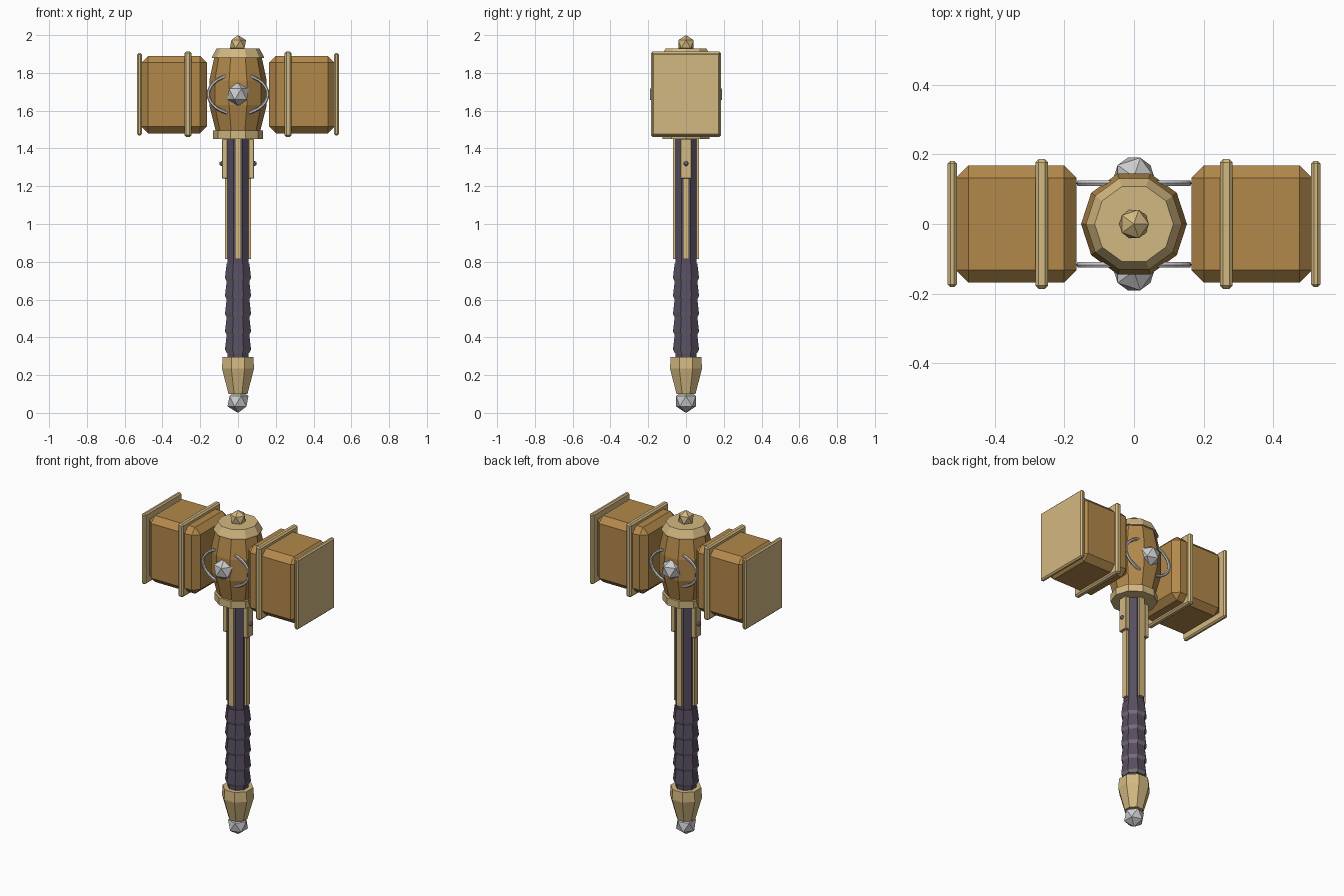
import bpy, bmesh, math
from mathutils import Matrix

cube = bpy.data.objects.get("Cube")
if cube:
    bpy.data.objects.remove(cube, do_unlink=True)


def material(name, r, g, b):
    m = bpy.data.materials.new(name)
    m.use_nodes = True
    m.diffuse_color = (r, g, b, 1)
    m.node_tree.nodes["Principled BSDF"].inputs["Base Color"].default_value = (r, g, b, 1)
    return m


BRONZE = material("bronze", 0.45, 0.25, 0.07)
BRASS = material("pale brass", 0.65, 0.48, 0.22)
SILVER = material("silver", 0.6, 0.6, 0.6)
LEATHER = material("dark violet leather", 0.095, 0.077, 0.12)
CORD = material("grey violet cord", 0.2, 0.18, 0.21)


def finish(bm, name, *mats):
    bmesh.ops.recalc_face_normals(bm, faces=bm.faces)
    me = bpy.data.meshes.new(name)
    bm.to_mesh(me)
    bm.free()
    ob = bpy.data.objects.new(name, me)
    bpy.context.collection.objects.link(ob)
    for m in mats:
        me.materials.append(m)
    return ob


def box(name, mat, center, size, bevel=0):
    bm = bmesh.new()
    bmesh.ops.create_cube(bm, size=1, matrix=Matrix.Translation(center) @ Matrix.Diagonal((*size, 1)))
    if bevel:
        bmesh.ops.bevel(bm, geom=bm.edges[:], offset=bevel, segments=1, affect='EDGES')
    return finish(bm, name, mat)


def lathe(name, mats, profile, sides, turn=0.0, rule=None):
    """Closed faceted solid from (radius, height) pairs, bottom to top."""
    bm = bmesh.new()
    rings = []
    for r, z in profile:
        angles = [turn + math.tau * i / sides for i in range(sides)]
        rings.append([bm.verts.new((r * math.cos(a), r * math.sin(a), z)) for a in angles])
    for k in range(len(rings) - 1):
        for i in range(sides):
            j = (i + 1) % sides
            f = bm.faces.new((rings[k][i], rings[k][j], rings[k + 1][j], rings[k + 1][i]))
            f.material_index = rule(k) if rule else 0
    bm.faces.new(rings[0])
    bm.faces.new(rings[-1])
    return finish(bm, name, *mats)


def gem(name, mat, center, radius, subdivisions=1):
    bm = bmesh.new()
    bmesh.ops.create_icosphere(bm, subdivisions=subdivisions, radius=radius,
                               matrix=Matrix.Translation(center))
    return finish(bm, name, mat)


def ring(name, mat, center, rx, rz, tube, major=32, minor=6):
    """Oval hoop lying in the xz plane."""
    bm = bmesh.new()
    grid = []
    for i in range(major):
        a = math.tau * i / major
        loop = []
        for k in range(minor):
            b = math.tau * k / minor
            d = tube * math.cos(b)
            loop.append(bm.verts.new((center[0] + (rx + d) * math.cos(a),
                                      center[1] + tube * math.sin(b),
                                      center[2] + (rz + d) * math.sin(a))))
        grid.append(loop)
    for i in range(major):
        for k in range(minor):
            n, m = (i + 1) % major, (k + 1) % minor
            bm.faces.new((grid[i][k], grid[n][k], grid[n][m], grid[i][m]))
    return finish(bm, name, mat)


OCT = 1 / math.cos(math.pi / 8)   # flat-to-corner ratio of an octagon
FLAT = math.pi / 8
HEAD_Z = 1.687

# Pommel and its gem
gem("pommel_gem", SILVER, (0, 0, 0.062), 0.062)
lathe("pommel", [BRASS], [(0.05 * OCT, 0.1), (0.085 * OCT, 0.235), (0.081 * OCT, 0.295)], 8, FLAT)

# Shaft
lathe("shaft", [LEATHER], [(0.055 * OCT, 0.28), (0.055 * OCT, 1.47)], 8, FLAT)

# Grip: flared leather wraps with cord between them
grip = []
for i in range(5):
    z = 0.335 + i * 0.095
    grip += [(0.06 * OCT, z - 0.018), (0.069 * OCT, z), (0.06 * OCT, z + 0.077)]
lathe("grip", [LEATHER, CORD], grip, 8, FLAT, rule=lambda k: 0 if k % 3 == 1 else 1)

# Brass strips on four sides of the shaft
for i, side in enumerate(("left", "back", "right", "front")):
    c, s = (1, 0, -1, 0)[i], (0, 1, 0, -1)[i]
    size = (0.02, 0.034, 0.64) if c else (0.034, 0.02, 0.64)
    box(side + "_shaft_strip", BRASS, (c * 0.06, s * 0.06, 1.135), size)

# Head core: collar, barrel, cap, finial
lathe("collar", [BRASS], [(0.132, 1.45), (0.132, 1.495)], 10)
lathe("barrel", [BRONZE], [(0.117, 1.49), (0.152, 1.63), (0.152, 1.76), (0.125, 1.885)], 10)
lathe("cap", [BRASS], [(0.138, 1.878), (0.138, 1.885), (0.113, 1.93)], 10)
gem("finial", BRASS, (0, 0, 1.952), 0.048)

# Studs and hoops on front and back
for s, side in ((-1, "front"), (1, "back")):
    gem(side + "_stud", SILVER, (0, s * 0.135, HEAD_Z), 0.065)
    ring(side + "_hoop", SILVER, (0, s * 0.117, HEAD_Z), 0.157, 0.105, 0.009)

# Hammer blocks, bands, end plates, clips and rivets
for s, side in ((1, "left"), (-1, "right")):
    box(side + "_block", BRONZE, (s * 0.338, 0, 1.685), (0.347, 0.336, 0.41), 0.036)
    box(side + "_band", BRASS, (s * 0.265, 0, HEAD_Z), (0.036, 0.372, 0.452), 0.009)
    box(side + "_end_plate", BRASS, (s * 0.522, 0, HEAD_Z), (0.027, 0.362, 0.435), 0.008)
    box(side + "_clip", BRASS, (s * 0.07, 0, 1.345), (0.03, 0.058, 0.21), 0.003)
    gem(side + "_rivet", CORD, (s * 0.086, 0, 1.32), 0.013, 2)
